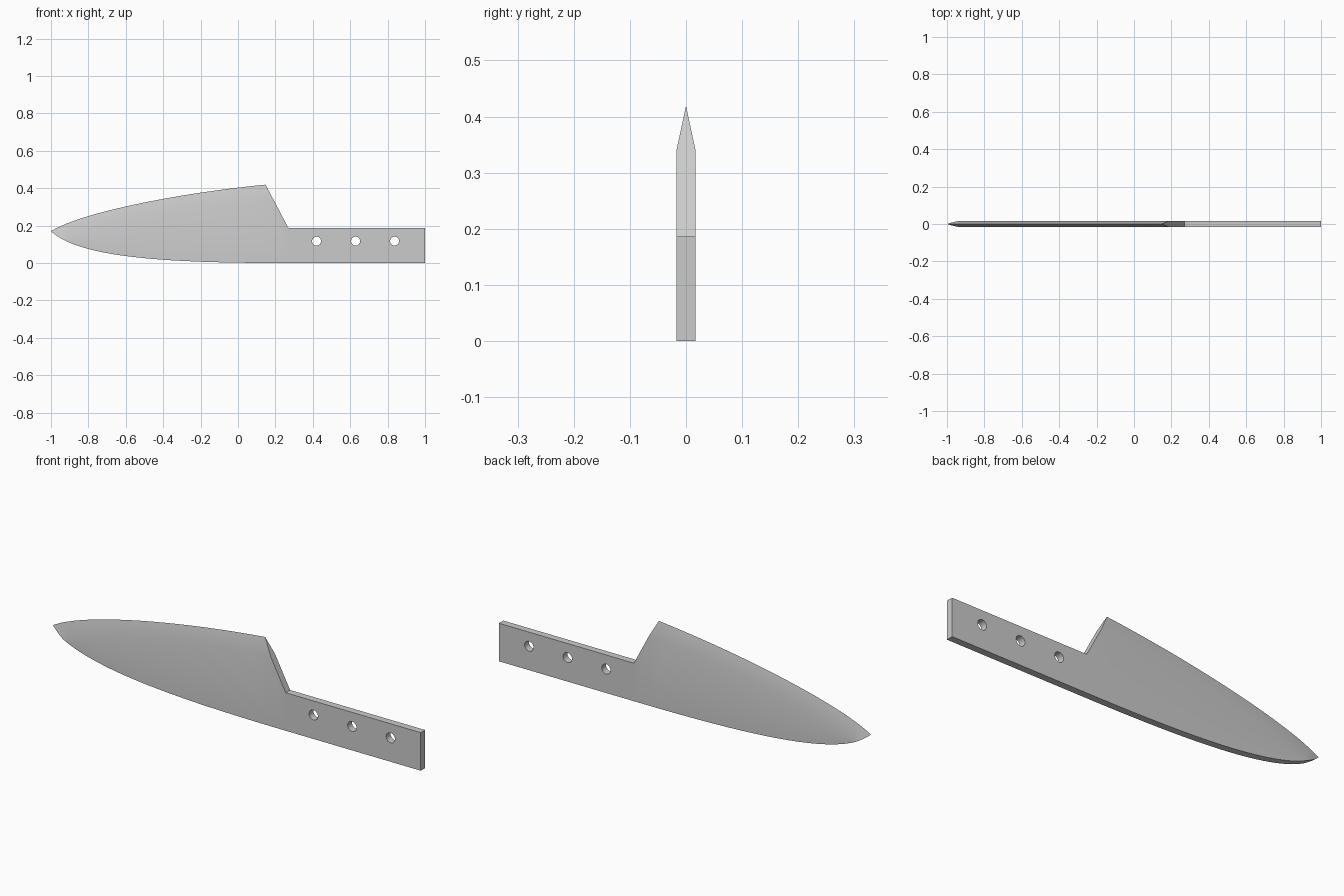
import bpy, bmesh, math
from mathutils import Vector
from mathutils.geometry import interpolate_bezier

if "Cube" in bpy.data.objects:
    bpy.data.objects.remove(bpy.data.objects["Cube"])

HALF, GRIND = 0.017, 0.08     # half thickness, height of the ground edge


def curve(*pts):
    return interpolate_bezier(*[Vector(p) for p in pts], 60)


def z_at(line, x):
    for a, b in zip(line, line[1:]):
        if x <= b.x:
            return a.y + (b.y - a.y) * (x - a.x) / (b.x - a.x)
    return line[-1].y


edge = curve((-1, .17), (-.85, .265), (-.35, .37), (.147, .419))
spine = curve((-1, .17), (-.85, .03), (-.4, 0), (.25, 0))

# Blade columns: cutting edge, grind line and spine as (x, z, half thickness)
columns = []
n = 32
for i in range(n):
    x = -1 + 1.147 * (i / n) ** 1.7
    top, low = z_at(edge, x), z_at(spine, x)
    mid = max(top - GRIND, low)
    t = HALF * min(1, (top - mid) / GRIND)
    columns.append(((x, top, 0), (x, mid, t), (x, low, t)))
columns.append(((.147, .419, 0), (.189, .34, HALF), (.19, z_at(spine, .19), HALF)))

# Handle corners
neck_top, neck_low = (.27, .186, HALF), (.27, 0, HALF)
butt_top, butt_low = (1, .186, HALF), (1, 0, HALF)

bm = bmesh.new()
cache = {}


def vert(p, side):
    co = (round(p[0], 5), round(p[2] * side, 5) + 0.0, round(p[1], 5))
    if co not in cache:
        cache[co] = bm.verts.new(co)
    return cache[co]


def face(verts):
    verts = list(dict.fromkeys(verts))
    if len(verts) > 2:
        bm.faces.new(verts)


# Both flat sides
last = columns[-1]
for s in (-1, 1):
    quads = [(last[1], last[2], neck_low, neck_top),
             (neck_top, neck_low, butt_low, butt_top)]
    for a, b in zip(columns, columns[1:]):
        quads += [(a[0], a[1], b[1], b[0]), (a[1], a[2], b[2], b[1])]
    for q in quads:
        face([vert(p, s) for p in q])

# Spine, butt, handle top and heel strip
outline = [c[2] for c in columns] + [neck_low, butt_low, butt_top, neck_top, last[1], last[0]]
for a, b in zip(outline, outline[1:]):
    face([vert(a, -1), vert(a, 1), vert(b, 1), vert(b, -1)])
bmesh.ops.recalc_face_normals(bm, faces=bm.faces)

mesh = bpy.data.meshes.new("knife_blade")
bm.to_mesh(mesh)
bm.free()
knife = bpy.data.objects.new("knife_blade", mesh)
bpy.context.collection.objects.link(knife)

# Rivet holes through the tang
for x in (.42, .629, .837):
    bpy.ops.mesh.primitive_cylinder_add(vertices=24, radius=.024, depth=.2,
                                        location=(x, 0, .117), rotation=(math.pi / 2, 0, 0))
    cutter = bpy.context.object
    cutter.name = "rivet_hole_cutter"
    cutter.hide_render = True
    mod = knife.modifiers.new("rivet_hole", 'BOOLEAN')
    mod.operation, mod.solver, mod.object = 'DIFFERENCE', 'EXACT', cutter
    bpy.context.view_layer.objects.active = knife
    bpy.ops.object.modifier_apply(modifier=mod.name)
    bpy.data.objects.remove(cutter)

bpy.ops.object.select_all(action='DESELECT')
knife.select_set(True)
bpy.context.view_layer.objects.active = knife
bpy.ops.object.shade_smooth_by_angle(angle=math.radians(30))
